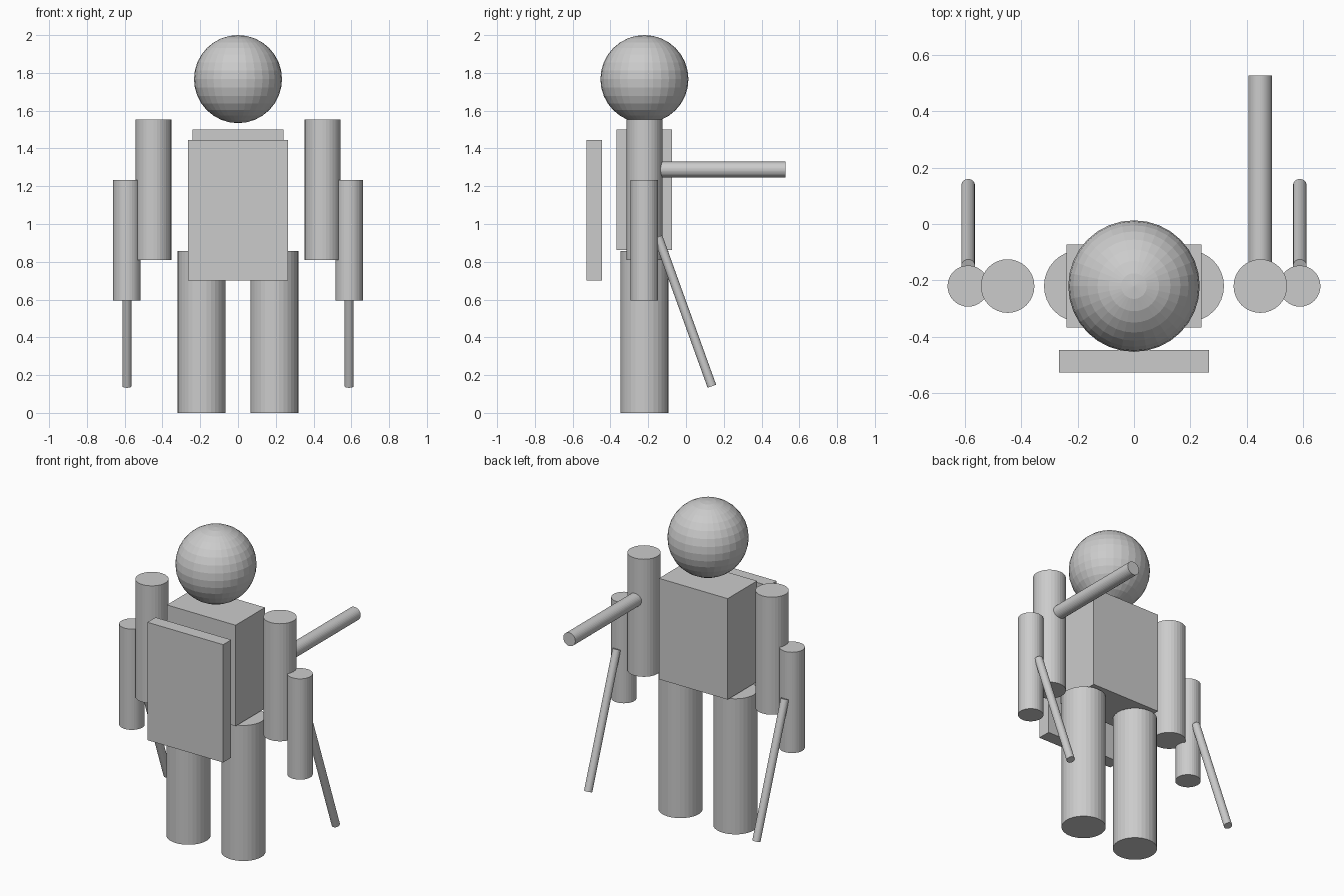
import bpy
from mathutils import Vector

cube = bpy.data.objects.get("Cube")
if cube:
    bpy.data.objects.remove(cube, do_unlink=True)

grey = bpy.data.materials.new("plain grey")
grey.use_nodes = True
colour = (0.6, 0.6, 0.6, 1)
grey.diffuse_color = colour
grey.node_tree.nodes["Principled BSDF"].inputs["Base Color"].default_value = colour

BODY_Y = -0.22


def finish(name):
    obj = bpy.context.object
    obj.name = name
    obj.data.materials.append(grey)
    return obj


def box(name, low, high):
    low, high = Vector(low), Vector(high)
    bpy.ops.mesh.primitive_cube_add(size=1, location=(low + high) / 2)
    bpy.context.object.scale = high - low
    bpy.ops.object.transform_apply(location=False, rotation=False, scale=True)
    return finish(name)


def rod(name, radius, start, end):
    start, end = Vector(start), Vector(end)
    axis = end - start
    bpy.ops.mesh.primitive_cylinder_add(
        vertices=32, radius=radius, depth=axis.length, location=(start + end) / 2,
        rotation=axis.to_track_quat('Z', 'Y').to_euler())
    return finish(name)


# Head and body
bpy.ops.mesh.primitive_uv_sphere_add(segments=32, ring_count=16, radius=0.233,
                                     location=(0, BODY_Y, 1.767))
finish("head")
box("torso", (-0.24, -0.367, 0.862), (0.24, -0.073, 1.5))
box("chest_shield", (-0.265, -0.527, 0.7), (0.265, -0.446, 1.445))

# Limbs and hand sticks on both sides
for side, s in (("left", 1), ("right", -1)):
    rod(side + "_leg", 0.127, (s * 0.192, BODY_Y, 0), (s * 0.192, BODY_Y, 0.857))
    rod(side + "_upper_arm", 0.095, (s * 0.448, BODY_Y, 0.81), (s * 0.448, BODY_Y, 1.553))
    rod(side + "_forearm", 0.073, (s * 0.588, BODY_Y, 0.595), (s * 0.588, BODY_Y, 1.232))
    rod(side + "_stick", 0.024, (s * 0.588, -0.148, 0.932), (s * 0.588, 0.137, 0.141))

# Barrel pointing backward from the left shoulder
rod("shoulder_barrel", 0.042, (0.447, -0.15, 1.288), (0.447, 0.527, 1.288))
